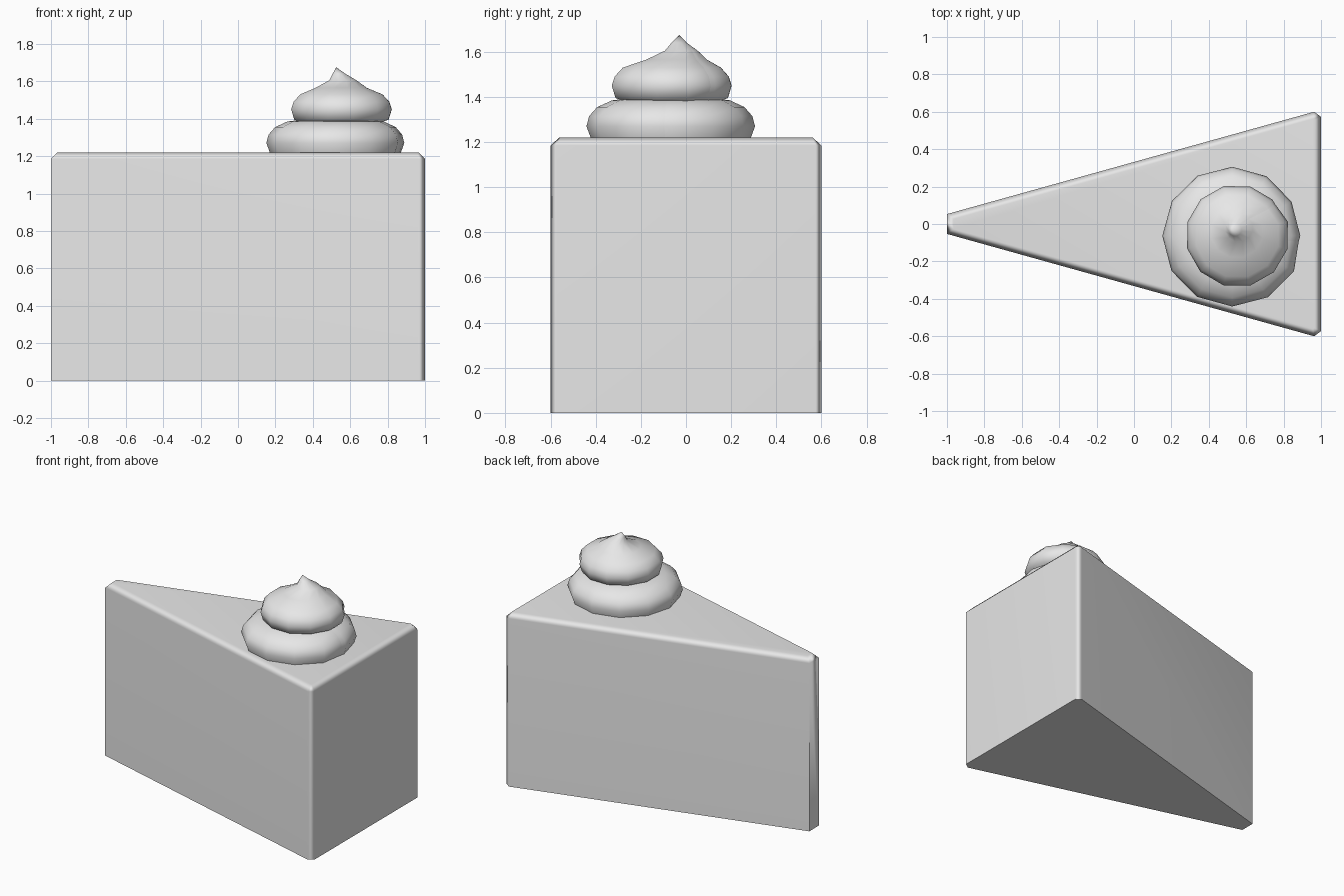
import bpy, bmesh, math

cube = bpy.data.objects.get("Cube")
if cube:
    bpy.data.objects.remove(cube, do_unlink=True)

# One plain grey for everything
grey = bpy.data.materials.new("light_grey")
grey.use_nodes = True
colour = (0.8, 0.8, 0.8, 1)
grey.diffuse_color = colour
grey.node_tree.nodes["Principled BSDF"].inputs["Base Color"].default_value = colour


def finish(bm, name, angle):
    """Turn a bmesh into a smooth-shaded object with sharp edges kept."""
    bmesh.ops.recalc_face_normals(bm, faces=bm.faces[:])
    mesh = bpy.data.meshes.new(name)
    bm.to_mesh(mesh)
    bm.free()
    mesh.materials.append(grey)
    obj = bpy.data.objects.new(name, mesh)
    bpy.context.collection.objects.link(obj)
    bpy.ops.object.select_all(action='DESELECT')
    obj.select_set(True)
    bpy.context.view_layer.objects.active = obj
    bpy.ops.object.shade_smooth_by_angle(angle=math.radians(angle))
    return obj


def cake_slice(height=1.22, bevel=0.035):
    """Wedge with cut corners and a bevelled top rim."""
    half = [(-1, 0.053), (0.963, 0.6), (1, 0.573)]
    outline = half + [(x, -y) for x, y in reversed(half)]
    bm = bmesh.new()
    base = bm.faces.new([bm.verts.new((x, y, 0)) for x, y in outline])
    walls = bmesh.ops.extrude_face_region(bm, geom=[base], use_keep_orig=True)
    top = [v for v in walls["geom"] if isinstance(v, bmesh.types.BMVert)]
    bmesh.ops.translate(bm, verts=top, vec=(0, 0, height))
    bmesh.ops.recalc_face_normals(bm, faces=bm.faces[:])
    rim = [e for e in bm.edges if all(v.co.z > height / 2 for v in e.verts)]
    bmesh.ops.bevel(bm, geom=rim, offset=bevel, segments=1,
                    affect='EDGES', profile=0.5)
    obj = finish(bm, "cake_slice", 60)
    mod = obj.modifiers.new("flat_sides", 'WEIGHTED_NORMAL')
    mod.keep_sharp = True


def swirl(name, profile, start, sides=12, growth=0.05):
    """Sweep (radius, z, x, y) points round, widening until the end tucks in."""
    bm = bmesh.new()
    rings = []
    for i in range(sides + 3):
        a = math.radians(start) + i * math.tau / sides
        s = 1 - growth / 2 + growth * i / sides
        if i > sides:
            s -= 0.06 * (i - sides)
        rings.append([bm.verts.new((x + r * s * math.cos(a),
                                    y + r * s * math.sin(a), z))
                      for r, z, x, y in profile])
    for a, b in zip(rings, rings[1:]):
        for j in range(len(profile) - 1):
            bm.faces.new((a[j], b[j], b[j + 1], a[j + 1]))
    bmesh.ops.remove_doubles(bm, verts=bm.verts[:], dist=0.0005)
    finish(bm, name, 70)


cake_slice()

# Lower ring of cream
cx, cy = 0.525, -0.063
swirl("cream_lower_coil", [
    (0.35, 1.21, cx, cy), (0.372, 1.27, cx, cy), (0.36, 1.315, cx, cy),
    (0.325, 1.355, cx, cy), (0.26, 1.385, cx, cy), (0.18, 1.395, cx, cy)], -30)

# Upper ring rising into a leaning peak
cx, cy = 0.55, -0.06
swirl("cream_upper_coil", [
    (0.2, 1.375, cx, cy), (0.258, 1.395, cx, cy), (0.275, 1.45, cx, cy),
    (0.262, 1.49, cx, cy), (0.225, 1.53, cx, cy), (0.14, 1.565, cx, -0.04),
    (0.075, 1.605, 0.56, -0.02), (0.035, 1.64, 0.54, -0.03),
    (0, 1.675, 0.525, -0.03)], 15)
